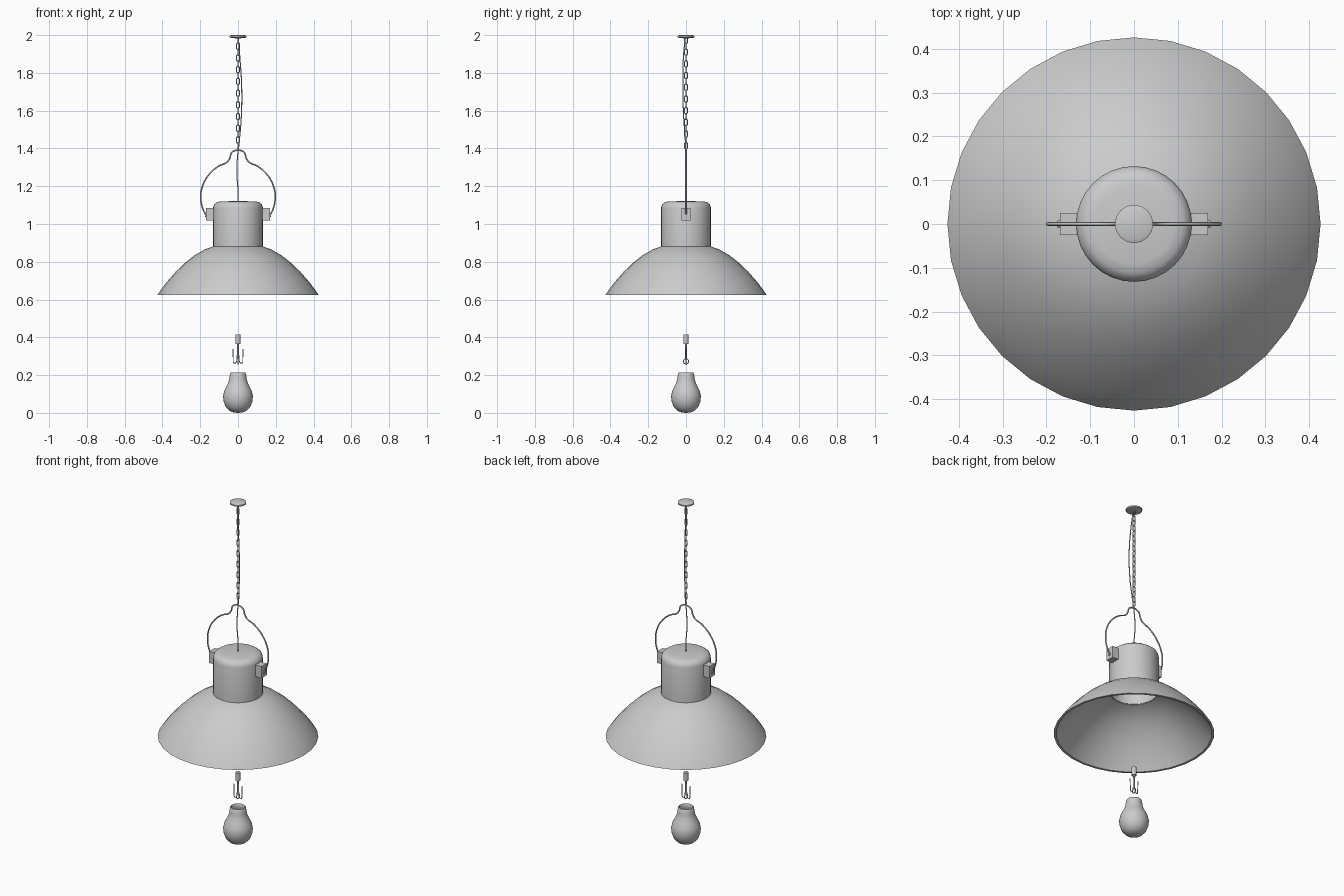
import bpy, bmesh
from math import pi, sin, cos
from mathutils import Matrix

if "Cube" in bpy.data.objects:
    bpy.data.objects.remove(bpy.data.objects["Cube"])


def finish(name, bm, angle=40):
    me = bpy.data.meshes.new(name)
    bmesh.ops.recalc_face_normals(bm, faces=bm.faces)
    bm.to_mesh(me)
    bm.free()
    ob = bpy.data.objects.new(name, me)
    bpy.context.collection.objects.link(ob)
    smooth(ob, angle)
    return ob


def smooth(ob, angle):
    bpy.ops.object.select_all(action='DESELECT')
    ob.select_set(True)
    bpy.context.view_layer.objects.active = ob
    bpy.ops.object.shade_smooth_by_angle(angle=angle * pi / 180)


def lathe(name, profile, sides=32, closed=False, angle=40):
    """Spin an (r, z) profile around the z axis."""
    bm = bmesh.new()
    vs = [bm.verts.new((r, 0, z)) for r, z in profile]
    if closed:
        vs.append(vs[0])
    edges = [bm.edges.new(p) for p in zip(vs, vs[1:])]
    bmesh.ops.spin(bm, geom=list(bm.verts) + edges, axis=(0, 0, 1), cent=(0, 0, 0),
                   steps=sides, angle=2 * pi)
    bmesh.ops.remove_doubles(bm, verts=bm.verts, dist=1e-5)
    return finish(name, bm, angle)


def wire(name, points, radius, closed=False, curved=True):
    """Round wire through points, turned into a mesh."""
    cu = bpy.data.curves.new(name, 'CURVE')
    cu.dimensions = '3D'
    cu.bevel_depth = radius
    cu.bevel_resolution = 2
    cu.resolution_u = 6
    cu.use_fill_caps = True
    sp = cu.splines.new('BEZIER')
    sp.bezier_points.add(len(points) - 1)
    for bp, p in zip(sp.bezier_points, points):
        bp.co = p
        bp.handle_left_type = bp.handle_right_type = 'AUTO' if curved else 'VECTOR'
    if not curved:
        cu.resolution_u = 1
    sp.use_cyclic_u = closed
    ob = bpy.data.objects.new(name, cu)
    bpy.context.collection.objects.link(ob)
    bpy.ops.object.select_all(action='DESELECT')
    ob.select_set(True)
    bpy.context.view_layer.objects.active = ob
    bpy.ops.object.convert(target='MESH')
    ob = bpy.context.object
    smooth(ob, 60)
    return ob


# Ceiling plate
lathe("ceiling_plate", [(0, 2.0), (0.034, 2.0), (0.044, 1.996), (0.044, 1.988),
                        (0.036, 1.986), (0.012, 1.983), (0, 1.983)], 16)

# Chain of alternating oval links
PITCH, COUNT = 0.031, 19
for i in range(COUNT):
    zc = 1.972 - i * PITCH
    pts = []
    for k in range(12):
        a = 2 * pi * (k + 0.5) / 12
        w = 0.0075 * cos(a)
        h = 0.0075 * sin(a) + (0.0105 if sin(a) > 0 else -0.0105)
        pts.append((w, 0, zc + h) if i % 2 else (0, w, zc + h))
    wire(f"chain_link_{i + 1}", pts, 0.0024, closed=True, curved=False)

# Loose electric cable
wire("cable", [(0.002, -0.004, 1.985), (0.010, -0.014, 1.88), (0.019, -0.017, 1.74),
               (0.018, -0.013, 1.58), (0.006, -0.003, 1.43), (-0.004, 0, 1.34),
               (-0.006, 0, 1.26), (0, 0, 1.18), (0, 0, 1.11)], 0.0028)

# Bent wire hanger
half = [(0.168, 1.045), (0.186, 1.08), (0.197, 1.14), (0.188, 1.20), (0.155, 1.26),
        (0.105, 1.305), (0.058, 1.328), (0.044, 1.348), (0.034, 1.377), (0.018, 1.388)]
path = [(x, 0, z) for x, z in half] + [(0, 0, 1.391)] + [(-x, 0, z) for x, z in half[::-1]]
wire("hanger", path, 0.004)

# Side brackets with bolts
for side, label in ((1, "right"), (-1, "left")):
    bm = bmesh.new()
    bmesh.ops.create_cube(bm, size=1, matrix=Matrix.Translation((side * 0.145, 0, 1.052))
                          @ Matrix.Diagonal((0.048, 0.05, 0.068, 1)))
    finish(f"bracket_{label}", bm, 30)
    bm = bmesh.new()
    bmesh.ops.create_cone(bm, cap_ends=True, segments=12, radius1=0.008, radius2=0.008,
                          depth=0.008, matrix=Matrix.Translation((side * 0.171, 0, 1.045))
                          @ Matrix.Rotation(pi / 2, 4, 'Y'))
    finish(f"bolt_{label}", bm)

# Hollow housing with rounded top
lathe("housing", [(0, 1.121), (0.09, 1.12), (0.112, 1.115), (0.127, 1.104), (0.132, 1.086),
                  (0.132, 0.875), (0.125, 0.875), (0.125, 1.085), (0.105, 1.108), (0, 1.112)])

# Flared shade shell
lathe("shade", [(0.132, 0.881), (0.175, 0.866), (0.23, 0.834), (0.28, 0.795), (0.33, 0.747),
                (0.38, 0.690), (0.41, 0.650), (0.426, 0.625), (0.413, 0.625), (0.40, 0.643),
                (0.37, 0.682), (0.322, 0.738), (0.274, 0.784), (0.225, 0.823),
                (0.172, 0.854), (0.125, 0.870)], closed=True)

# Lamp socket and glass stem
lathe("socket", [(0, 0.414), (0.013, 0.414), (0.013, 0.366), (0, 0.366)], 16)
lathe("stem", [(0, 0.368), (0.005, 0.368), (0.005, 0.285), (0, 0.285)], 10)

# Hooked filament wires
for side, label in ((1, "right"), (-1, "left")):
    wire(f"filament_{label}", [(side * x, 0, z) for x, z in
         ((0.003, 0.345), (0.006, 0.29), (0.012, 0.265), (0.02, 0.263), (0.025, 0.29),
          (0.027, 0.338))], 0.0022)
wire("filament_loop", [(0, 0.013 * cos(k * pi / 4), 0.273 + 0.014 * sin(k * pi / 4))
                       for k in range(8)], 0.0025, closed=True)

# Glass bulb, open at the neck
lathe("bulb", [(0.036, 0.210), (0.039, 0.213), (0.043, 0.206), (0.045, 0.185), (0.050, 0.163),
               (0.062, 0.138), (0.074, 0.113), (0.079, 0.087), (0.076, 0.060), (0.066, 0.033),
               (0.047, 0.012), (0.024, 0.002), (0, 0),
               (0, 0.004), (0.045, 0.015), (0.072, 0.06), (0.075, 0.087), (0.070, 0.112),
               (0.047, 0.16), (0.041, 0.185)], 32, closed=True, angle=60)
